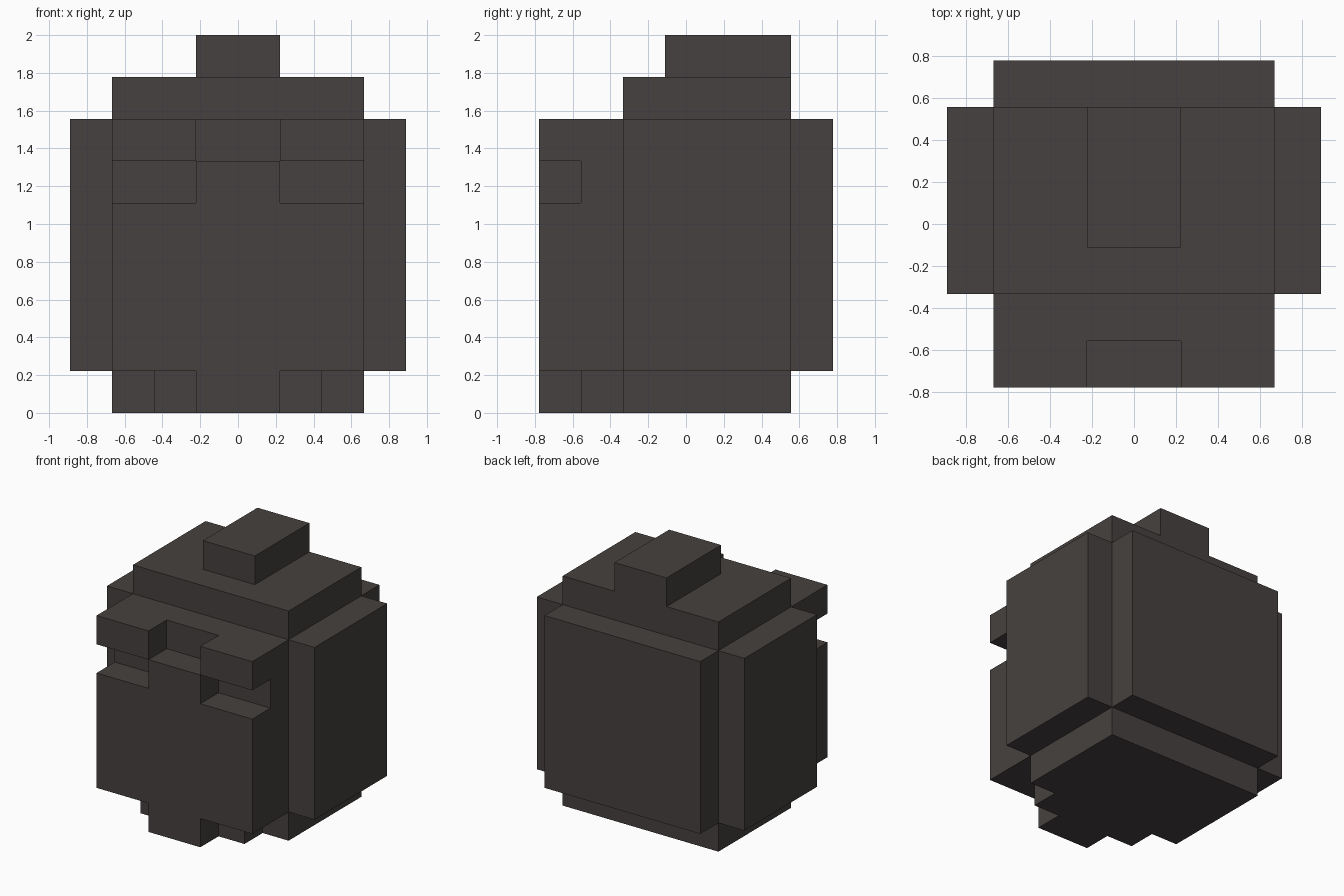
import bpy, bmesh
from mathutils import Vector

cube = bpy.data.objects.get("Cube")
if cube:
    bpy.data.objects.remove(cube, do_unlink=True)

U = 2 / 9  # one block

charcoal = bpy.data.materials.new("charcoal")
charcoal.use_nodes = True
COLOUR = (0.061, 0.053, 0.050, 1)
charcoal.diffuse_color = COLOUR
charcoal.node_tree.nodes["Principled BSDF"].inputs["Base Color"].default_value = COLOUR


def slab(name, outline, y0, y1):
    """Extrude an x-z outline, in blocks, from y0 to y1."""
    bm = bmesh.new()
    face = bm.faces.new([bm.verts.new(Vector((x, y0, z)) * U) for x, z in outline])
    extruded = bmesh.ops.extrude_face_region(bm, geom=[face])["geom"]
    moved = [v for v in extruded if isinstance(v, bmesh.types.BMVert)]
    bmesh.ops.translate(bm, verts=moved, vec=(0, (y1 - y0) * U, 0))
    bmesh.ops.recalc_face_normals(bm, faces=bm.faces)
    mesh = bpy.data.meshes.new(name)
    bm.to_mesh(mesh)
    bm.free()
    mesh.materials.append(charcoal)
    obj = bpy.data.objects.new(name, mesh)
    bpy.context.collection.objects.link(obj)
    return obj


def box(name, x0, x1, y0, y1, z0, z1):
    return slab(name, [(x0, z0), (x1, z0), (x1, z1), (x0, z1)], y0, y1)


def mirrored(half):
    """Complete a right-hand outline with its mirror image."""
    return half + [(-x, z) for x, z in reversed(half)]


# Body, back and crest
box("body", -3, 3, -1.5, 2.5, 0, 8)
box("back_panel", -3, 3, 2.5, 3.5, 1, 7)
box("crest", -1, 1, -0.5, 2.5, 8, 9)

# Stepped face: inner layer, then the front plate with its eye gaps
slab("face_base", mirrored([(2, 0), (2, 1), (3, 1), (3, 7)]), -2.5, -1.5)
slab("face_plate", mirrored([(1, 0), (1, 1), (3, 1), (3, 5), (1, 5), (1, 6)]), -3.5, -2.5)

# Paired side panels and brows
for side, s in (("left", 1), ("right", -1)):
    box(side + "_side_panel", *sorted((3 * s, 4 * s)), -1.5, 2.5, 1, 7)
    box(side + "_brow", *sorted((s, 3 * s)), -3.5, -2.5, 6, 7)
